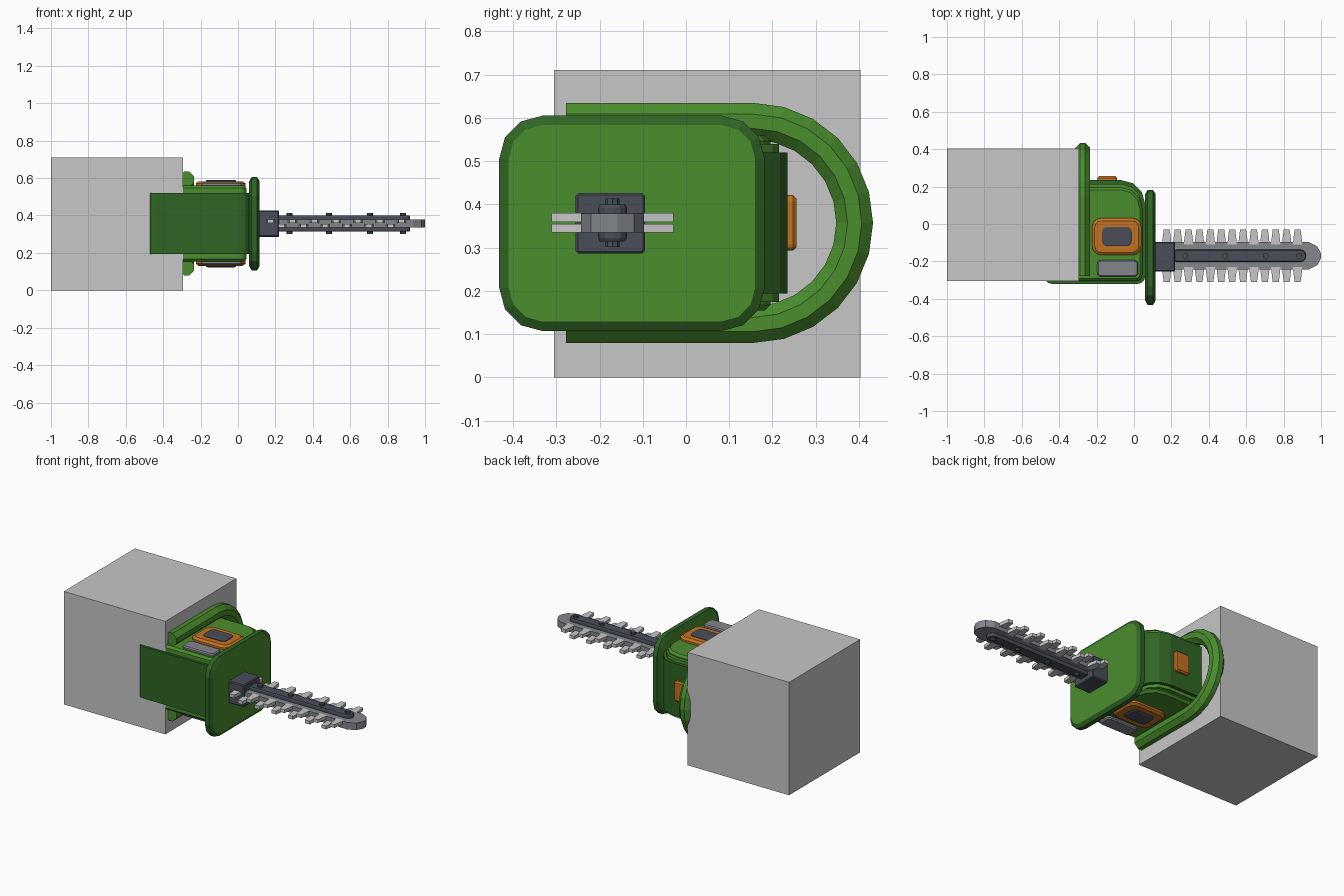
import bpy, bmesh
from math import sin, cos, pi

if "Cube" in bpy.data.objects:
    bpy.data.objects.remove(bpy.data.objects["Cube"])

CY, CZ = -0.17, 0.357      # blade line


def mat(name, *rgb):
    m = bpy.data.materials.new(name)
    m.diffuse_color = (*rgb, 1)
    m.use_nodes = True
    m.node_tree.nodes["Principled BSDF"].inputs["Base Color"].default_value = m.diffuse_color
    return m


GREEN = mat("bright green", 0.069, 0.27, 0.027)
DARK = mat("dark green", 0.029, 0.13, 0.018)
ORANGE = mat("orange", 0.55, 0.17, 0.016)
CHARCOAL = mat("charcoal", 0.067, 0.076, 0.098)
STEEL = mat("steel grey", 0.23, 0.24, 0.27)
PALE = mat("pale grey", 0.57, 0.57, 0.57)


def loft(name, rings, *mats):
    """Skin a list of equal-length rings and cap both ends."""
    bm = bmesh.new()
    rows = [[bm.verts.new(p) for p in ring] for ring in rings]
    n = len(rows[0])
    for a, b in zip(rows, rows[1:]):
        for i in range(n):
            j = (i + 1) % n
            bm.faces.new((a[i], a[j], b[j], b[i]))
    bm.faces.new(rows[0])
    bm.faces.new(rows[-1])
    bmesh.ops.recalc_face_normals(bm, faces=bm.faces)
    me = bpy.data.meshes.new(name)
    bm.to_mesh(me)
    bm.free()
    for m in mats:
        me.materials.append(m)
    ob = bpy.data.objects.new(name, me)
    bpy.context.collection.objects.link(ob)
    return ob


def rrect(u0, u1, v0, v1, radii, inset=0.0, seg=3):
    """Rounded rectangle; radii run from the (max, max) corner anticlockwise."""
    pts = []
    if not isinstance(radii, tuple):
        radii = (radii,) * 4
    for k, r in enumerate(radii):
        r = max(r - inset, 0.003)
        u = u1 - inset - r if k in (0, 3) else u0 + inset + r
        v = v1 - inset - r if k in (0, 1) else v0 + inset + r
        for i in range(seg + 1):
            a = pi / 2 * (k + i / seg)
            pts.append((u + r * cos(a), v + r * sin(a)))
    return pts


def place(axis, u, v, h):
    return {"x": (h, u, v), "y": (u, h, v), "z": (u, v, h)}[axis]


def slab(name, axis, rect, radii, levels, *mats, seg=3):
    """Rounded slab; levels are (height, inset) pairs along the axis."""
    return loft(name, [[place(axis, u, v, h) for u, v in rrect(*rect, radii, d, seg)]
                       for h, d in levels], *mats)


def box(name, x0, x1, y0, y1, z0, z1, m):
    return loft(name, [[(x0, y0, z), (x1, y0, z), (x1, y1, z), (x0, y1, z)]
                       for z in (z0, z1)], m)


# Large block behind the tool
box("block", -1.0, -0.293, -0.305, 0.403, 0, 0.711, PALE)

# Housing: dark core with two brighter stepped layers above and below
shell = (-0.48, 0.06, -0.32, 0.235)
corners = (0.13, 0.13, 0.04, 0.04)
slab("housing_core", "z", shell, corners,
     [(CZ - .163, 0), (CZ + .163, 0)], DARK)
slab("housing_step", "z", shell, corners,
     [(CZ - .183, .02), (CZ + .183, .02)], GREEN)
slab("housing_caps", "z", (-0.45, 0.05, -0.31, 0.2), (0.12, 0.12, 0.04, 0.04),
     [(CZ - .203, .018), (CZ - .19, .005), (CZ + .19, .005), (CZ + .203, .018)], GREEN)

# Panels repeated on the top and underside
for s, side in ((1, "top"), (-1, "bottom")):
    def up(*levels):
        return [(CZ + s * h, d) for h, d in levels]
    slab(side + "_orange_frame", "z", (-0.225, 0.04, -0.167, 0.032), 0.05,
         up((.19, 0), (.215, 0), (.226, .015)), ORANGE)
    slab(side + "_dark_button", "z", (-0.17, -0.012, -0.118, -0.015), 0.025,
         up((.2, 0), (.23, 0), (.234, .006)), CHARCOAL)
    slab(side + "_grey_pad", "z", (-0.197, 0.022, -0.282, -0.193), 0.022,
         up((.18, 0), (.213, 0), (.22, .006)), STEEL)

# Rear orange button
slab("rear_button", "y", (-0.195, -0.092, 0.293, 0.421), 0.015,
     [(.22, 0), (.247, 0), (.256, .008)], ORANGE)

# Hand guard: dark rim, bright flat faces
guard = slab("hand_guard", "x", (-0.432, 0.182, 0.107, 0.605), 0.1,
             [(.06, .022), (.073, 0), (.102, 0), (.115, .022)], DARK, GREEN)
for p in guard.data.polygons:
    if abs(p.normal.x) > 0.9:
        p.material_index = 1

# U-shaped handle: chamfered section swept along a half circle with two arms
section = rrect(-0.0425, 0.0425, -0.04, 0.04, 0.026, seg=1)
path = [(-0.277, pi / 2)] + [(0.155, pi / 2 - i * pi / 12) for i in range(13)]
path.append((-0.277, -pi / 2))
rings = [[(-0.275 + w, y + (0.235 + r) * cos(a), CZ + (0.235 + r) * sin(a))
          for r, w in section] for y, a in path]
loft("loop_handle", rings, GREEN)

# Blade mount
slab("blade_mount", "x", (-0.255, -0.095, 0.286, 0.426), 0.006,
     [(.11, 0), (.215, 0), (.22, .005)], CHARCOAL, seg=1)

# Guide bar with blunt rounded tip
half = [(0.2, .073), (0.935, .073), (0.98, .05), (1.0, .012)]
outline = [(x, CY + w) for x, w in half] + [(x, CY - w) for x, w in reversed(half)]
loft("guide_bar", [[(x, y, z) for x, y in outline] for z in (CZ - .022, CZ + .022)], STEEL)

# Raised spine and its bolts, reaching through both faces
slab("bar_spine", "z", (0.2, 0.92, CY - .033, CY + .033), 0.03,
     [(CZ - .043, .004), (CZ - .036, 0), (CZ + .036, 0), (CZ + .043, .004)], CHARCOAL)
for i, x in enumerate((0.275, 0.487, 0.705, 0.883)):
    slab(f"bolt_{i + 1}", "z", (x - .016, x + .016, CY - .016, CY + .016), 0.016,
         [(CZ - .056, 0), (CZ + .056, 0)], CHARCOAL, seg=2)

# Cutting teeth: tapered, alternating between upper and lower blade
for i in range(13):
    x = 0.175 + i * 0.0583
    z0, z1 = (CZ + .002, CZ + .0225) if i % 2 == 0 else (CZ - .0225, CZ - .002)
    for s, side in ((1, "rear"), (-1, "front")):
        prof = [(x - .025, .06), (x + .025, .06), (x + .023, .085),
                (x + .016, .141), (x - .016, .141), (x - .023, .085)]
        loft(f"{side}_tooth_{i + 1}",
             [[(px, CY + s * py, z) for px, py in prof] for z in (z0, z1)], PALE)
